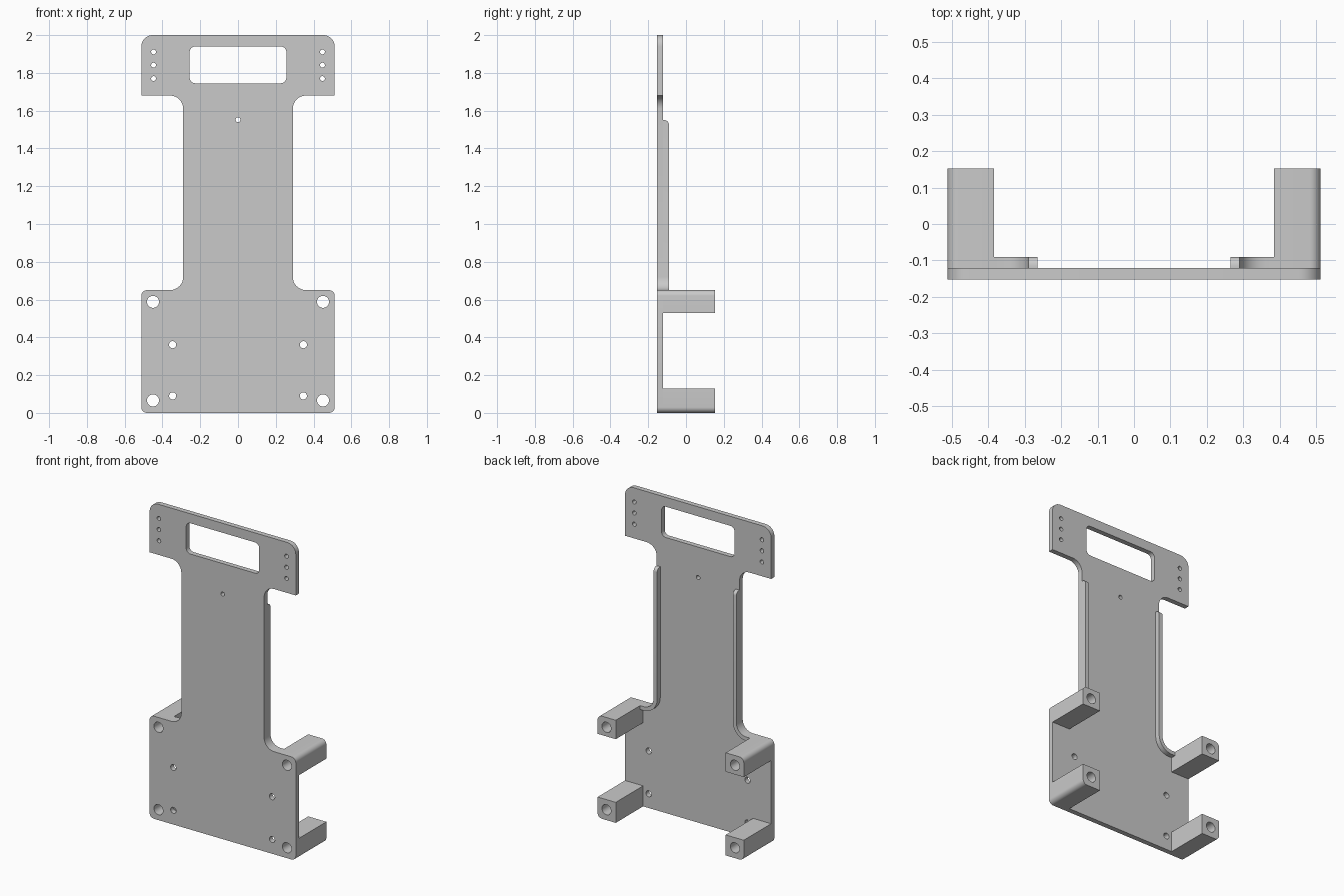
import bpy, bmesh, math
from mathutils import Matrix, Vector

if "Cube" in bpy.data.objects:
    bpy.data.objects.remove(bpy.data.objects["Cube"], do_unlink=True)

grey = bpy.data.materials.new("light_grey")
grey.use_nodes = True
grey.diffuse_color = (0.59, 0.59, 0.59, 1)
grey.node_tree.nodes["Principled BSDF"].inputs["Base Color"].default_value = grey.diffuse_color

FRONT, BACK, RIB_BACK, POST_BACK = -0.153, -0.121, -0.09, 0.153
WIDE, NECK, POST_IN, SHOULDER, FILLET = 0.512, 0.29, 0.385, 0.65, 0.07


def rounded(corners, steps=8):
    """Outline from square corners given as (x, z, radius)."""
    out = []
    for i, (x, z, r) in enumerate(corners):
        p = Vector((x, z))
        if r == 0:
            out.append(p)
            continue
        d1 = (Vector(corners[i - 1][:2]) - p).normalized()
        d2 = (Vector(corners[(i + 1) % len(corners)][:2]) - p).normalized()
        for k in range(steps + 1):
            t = math.pi / 2 * k / steps
            out.append(p + r * (d1 * (1 - math.sin(t)) + d2 * (1 - math.cos(t))))
    return out


def circle(x, z, r, n=24):
    return [Vector((x + r * math.cos(math.tau * k / n), z + r * math.sin(math.tau * k / n)))
            for k in range(n)]


def mirror(corners):
    return [(-x, *rest) for x, *rest in reversed(corners)]


def slab(name, loops, y0, y1, round_top=0):
    """Extrude an outline with holes from y0 to y1."""
    curve = bpy.data.curves.new(name + "_profile", 'CURVE')
    curve.dimensions, curve.fill_mode, curve.extrude = '2D', 'BOTH', (y1 - y0) / 2
    for loop in loops:
        s = curve.splines.new('POLY')
        s.points.add(len(loop) - 1)
        for pt, p in zip(s.points, loop):
            pt.co = (p.x, p.y, 0, 1)
        s.use_cyclic_u = True
    helper = bpy.data.objects.new(name + "_profile", curve)
    bpy.context.collection.objects.link(helper)
    deps = bpy.context.evaluated_depsgraph_get()
    mesh = bpy.data.meshes.new_from_object(helper.evaluated_get(deps))
    bpy.data.objects.remove(helper, do_unlink=True)
    mesh.transform(Matrix.Translation((0, (y0 + y1) / 2, 0)) @ Matrix.Rotation(math.pi / 2, 4, 'X'))
    bm = bmesh.new()
    bm.from_mesh(mesh)
    bmesh.ops.remove_doubles(bm, verts=bm.verts, dist=1e-5)
    if round_top:
        bmesh.ops.dissolve_limit(bm, angle_limit=0.01, verts=bm.verts, edges=bm.edges)
        top = max(v.co.z for v in bm.verts)
        edges = [e for e in bm.edges
                 if all(v.co.z > top - 1e-4 and v.co.y > y1 - 1e-4 for v in e.verts)]
        bmesh.ops.bevel(bm, geom=edges, offset=round_top, segments=6, profile=0.5, affect='EDGES')
    bmesh.ops.recalc_face_normals(bm, faces=bm.faces)
    bm.to_mesh(mesh)
    bm.free()
    mesh.materials.clear()
    mesh.materials.append(grey)
    ob = bpy.data.objects.new(name, mesh)
    bpy.context.collection.objects.link(ob)
    bpy.ops.object.select_all(action='DESELECT')
    ob.select_set(True)
    bpy.context.view_layer.objects.active = ob
    bpy.ops.object.shade_smooth_by_angle(angle=math.radians(30))


# Flat back plate: wide base, narrow neck, wide head with handle slot
half = [(WIDE, 0, 0.03), (WIDE, SHOULDER, 0.03), (NECK, SHOULDER, FILLET),
        (NECK, 1.68, FILLET), (WIDE, 1.68, 0), (WIDE, 2, 0.06)]
slot = [(0.256, 1.745, 0.03), (0.256, 1.94, 0.03)]
POST_HOLES = (0.066, 0.588)
loops = [rounded(half + mirror(half)), rounded(slot + mirror(slot)), circle(0, 1.552, 0.013)]
for side in (-1, 1):
    loops += [circle(side * 0.45, z, 0.032) for z in POST_HOLES]
    loops += [circle(side * 0.346, z, 0.019) for z in (0.09, 0.361)]
    loops += [circle(side * 0.447, z, 0.013) for z in (1.77, 1.841, 1.911)]
slab("back_plate", loops, FRONT, BACK)

# Stiffening ribs along the neck, curving out to the upper posts
T = 0.025
rib = [(POST_IN, SHOULDER, 0), (NECK, SHOULDER, FILLET), (NECK, 1.55, 0),
       (NECK - T, 1.55, 0), (NECK - T, SHOULDER - T, FILLET + T), (POST_IN, SHOULDER - T, 0)]

# Square standoff posts with bored holes
lower = [(POST_IN, 0, 0), (WIDE, 0, 0.03), (WIDE, 0.13, 0), (POST_IN, 0.13, 0)]
upper = [(POST_IN, 0.53, 0), (WIDE, 0.53, 0), (WIDE, SHOULDER, 0.03), (POST_IN, SHOULDER, 0)]

for side, label in ((1, "left"), (-1, "right")):
    flip = (lambda c: c) if side == 1 else mirror
    slab(label + "_neck_rib", [rounded(flip(rib))], BACK, RIB_BACK, round_top=0.025)
    for name, shape, z in (("lower", lower, POST_HOLES[0]), ("upper", upper, POST_HOLES[1])):
        slab(f"{label}_{name}_post", [rounded(flip(shape)), circle(side * 0.45, z, 0.032)],
             BACK, POST_BACK)
